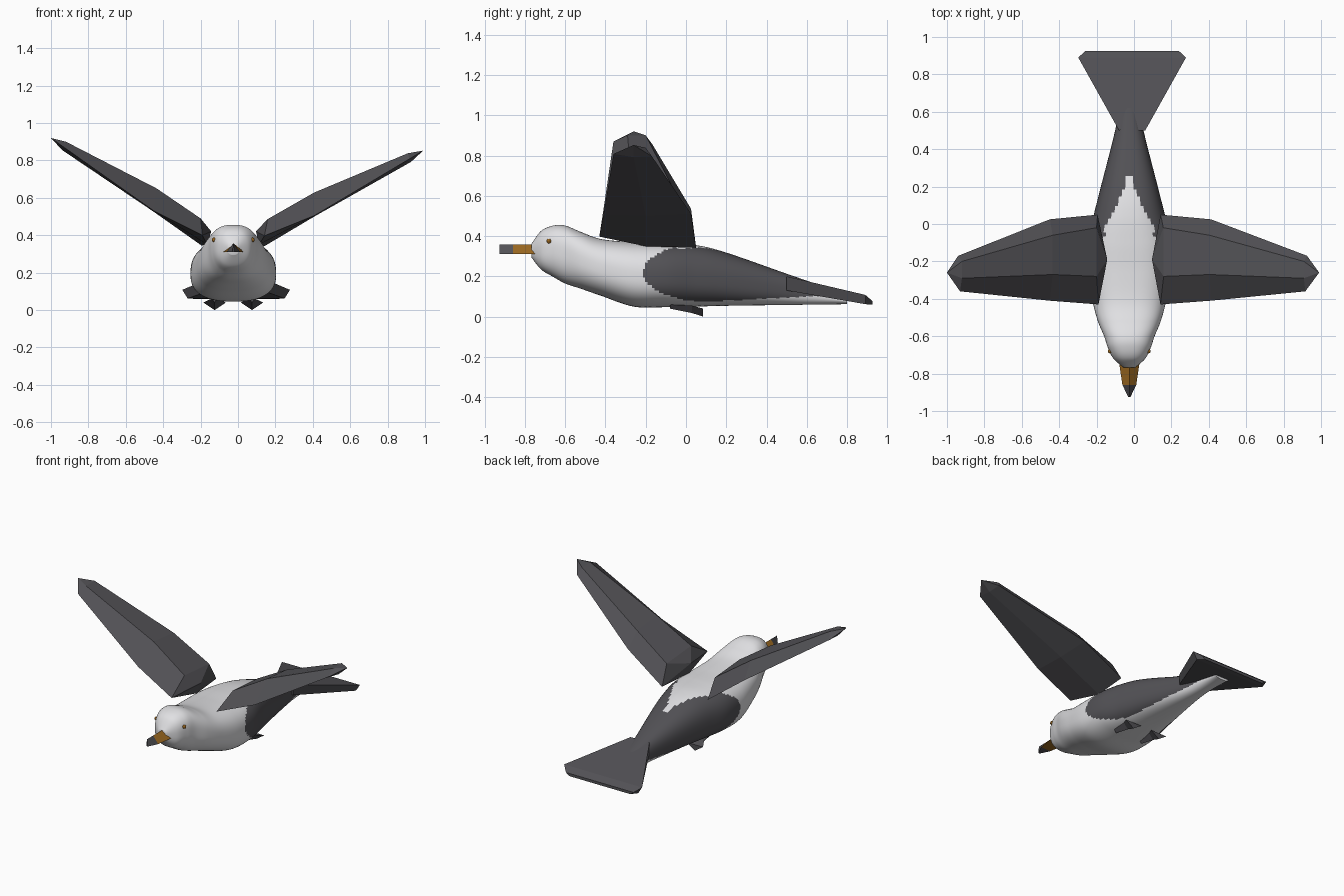
import bpy, bmesh, math

if "Cube" in bpy.data.objects:
    bpy.data.objects.remove(bpy.data.objects["Cube"])

CX = -0.025  # centre line of the bird


def material(name, r, g, b):
    m = bpy.data.materials.new(name)
    m.diffuse_color = (r, g, b, 1)
    m.use_nodes = True
    m.node_tree.nodes["Principled BSDF"].inputs["Base Color"].default_value = m.diffuse_color
    return m


WHITE = material("white_plumage", 0.75, 0.75, 0.77)
GREY = material("dark_grey_plumage", 0.085, 0.083, 0.092)
ORANGE = material("orange_beak", 0.33, 0.14, 0.015)


def loft(name, rings, mats, rule=None, start=None, end=None, smooth=None):
    """Skin a list of equal rings; start/end are optional apex points."""
    bm = bmesh.new()
    rows = [[bm.verts.new(p) for p in ring] for ring in rings]
    n = len(rows[0])
    for a, b in zip(rows, rows[1:]):
        for i in range(n):
            j = (i + 1) % n
            bm.faces.new((a[i], a[j], b[j], b[i]))
    for row, apex in ((rows[0], start), (rows[-1], end)):
        if apex:
            v = bm.verts.new(apex)
            for i in range(n):
                bm.faces.new((row[i], row[(i + 1) % n], v))
        else:
            bm.faces.new(row)
    bmesh.ops.recalc_face_normals(bm, faces=bm.faces)
    if rule:
        for f in bm.faces:
            f.material_index = rule(f.calc_center_median())
    me = bpy.data.meshes.new(name)
    bm.to_mesh(me)
    bm.free()
    ob = bpy.data.objects.new(name, me)
    bpy.context.collection.objects.link(ob)
    for m in mats:
        me.materials.append(m)
    if smooth:
        bpy.ops.object.select_all(action='DESELECT')
        ob.select_set(True)
        bpy.context.view_layer.objects.active = ob
        bpy.ops.object.shade_smooth_by_angle(angle=math.radians(smooth))
    return ob


# Body stations: y, half width, top z, bottom z, z of widest point
STATIONS = [
    (-0.768, 0.030, 0.360, 0.295, 0.33), (-0.72, 0.085, 0.425, 0.235, 0.33),
    (-0.66, 0.115, 0.452, 0.198, 0.34), (-0.60, 0.135, 0.452, 0.165, 0.32),
    (-0.52, 0.168, 0.420, 0.138, 0.28), (-0.42, 0.195, 0.385, 0.103, 0.24),
    (-0.26, 0.225, 0.370, 0.050, 0.20), (-0.10, 0.225, 0.366, 0.047, 0.19),
    (0.05, 0.190, 0.355, 0.050, 0.18), (0.20, 0.152, 0.318, 0.054, 0.17),
    (0.50, 0.076, 0.213, 0.058, 0.13), (0.64, 0.055, 0.165, 0.060, 0.11),
    (0.80, 0.050, 0.110, 0.062, 0.08)]


def station(t):
    """Catmull-Rom blend of the stations at parameter t."""
    last = len(STATIONS) - 1
    i = min(int(t), last - 1)
    u = t - i
    p0, p1, p2, p3 = (STATIONS[max(0, min(last, k))] for k in range(i - 1, i + 3))
    return [0.5 * (2 * b + (c - a) * u + (2 * a - 5 * b + 4 * c - d) * u * u
                   + (3 * b - a - 3 * c + d) * u ** 3)
            for a, b, c, d in zip(p0, p1, p2, p3)]


def body_ring(t, n=72):
    y, w, zt, zb, zm = station(t)
    ring = []
    for k in range(n):
        a = 2 * math.pi * k / n
        c, s = math.cos(a), math.sin(a)
        px = math.copysign(abs(c) ** 0.8, c)
        pz = abs(s) ** 0.8
        ring.append((CX + w * px, y, zm + (zt - zm) * pz if s > 0 else zm - (zm - zb) * pz))
    return ring


def plumage(c):
    """Dark saddle patch on each flank, meeting over the rump."""
    strip = min(0.13, 0.65 * max(0, 0.3 - c.y) ** 1.4)
    if abs(c.x - CX) < strip:
        return 0
    if c.y < 0.1:
        return int(((c.y - 0.1) / 0.31) ** 2 + ((c.z - 0.22) / 0.145) ** 2 < 1)
    return int(c.z > 0.075 + 0.05 * (c.y - 0.1))


STEPS = 14
loft("body", [body_ring(k / STEPS) for k in range((len(STATIONS) - 1) * STEPS + 1)],
     [WHITE, GREY], plumage, smooth=40)

# Beak: triangular section with a dark tip
loft("beak", [[(CX - w, y, 0.31), (CX + w, y, 0.31), (CX, y, 0.357)]
              for y, w in ((-0.72, 0.058), (-0.86, 0.037), (-0.925, 0.006))],
     [ORANGE, GREY], lambda c: int(c.y < -0.86))

# Tail fan
loft("tail", [[(CX + 0.015 - w, y, zt), (CX + 0.015 + w, y, zt),
               (CX + 0.015 + w * k, y, zb), (CX + 0.015 - w * k, y, zb)]
              for y, w, k, zt, zb in ((0.50, 0.07, 1, 0.20, 0.13),
                                      (0.89, 0.288, 0.9, 0.108, 0.062),
                                      (0.925, 0.25, 0.9, 0.078, 0.06))], [GREY])

# Wing sections as (distance from centre line, y, z):
# leading edge, front ridge, back ridge, trailing edge, underside
WING = [
    [(0.165, -0.43, 0.40), (0.175, -0.28, 0.49), (0.175, -0.02, 0.47),
     (0.17, 0.05, 0.345), (0.14, -0.20, 0.35)],
    [(0.425, -0.41, 0.53), (0.41, -0.27, 0.65), (0.41, -0.06, 0.63),
     (0.425, 0.025, 0.535), (0.425, -0.20, 0.525)],
    [(0.905, -0.36, 0.87), (0.895, -0.29, 0.90), (0.895, -0.20, 0.90),
     (0.915, -0.17, 0.86), (0.915, -0.26, 0.855)]]
WING_ROOT, WING_TIP = (0.118, -0.19, 0.42), (0.975, -0.26, 0.92)

for name, side, droop in (("left_wing", -1, 0), ("right_wing", 1, math.radians(4.5))):
    def place(p):
        s, z = p[0] - 0.13, p[2] - 0.38
        c, d = math.cos(droop), math.sin(droop)
        return (CX + side * (0.13 + s * c + z * d), p[1], 0.38 - s * d + z * c)
    loft(name, [[place(p) for p in ring] for ring in WING], [GREY],
         start=place(WING_ROOT), end=place(WING_TIP))

# Feet tucked under the belly, and small eyes set in the head
for name, side in (("left", -1), ("right", 1)):
    x = CX + side * 0.1
    loft(name + "_foot", [[(x - w, y, zt), (x + w, y, zt), (x, y, zb)]
                          for y, w, zt, zb in ((-0.08, 0.015, 0.06, 0.04),
                                               (0.03, 0.03, 0.055, 0.018),
                                               (0.085, 0.06, 0.04, 0.0))], [GREY])
    bpy.ops.mesh.primitive_uv_sphere_add(segments=10, ring_count=6, radius=0.012,
                                         location=(CX + side * 0.103, -0.68, 0.375))
    eye = bpy.context.object
    eye.name = name + "_eye"
    eye.data.materials.append(ORANGE)
